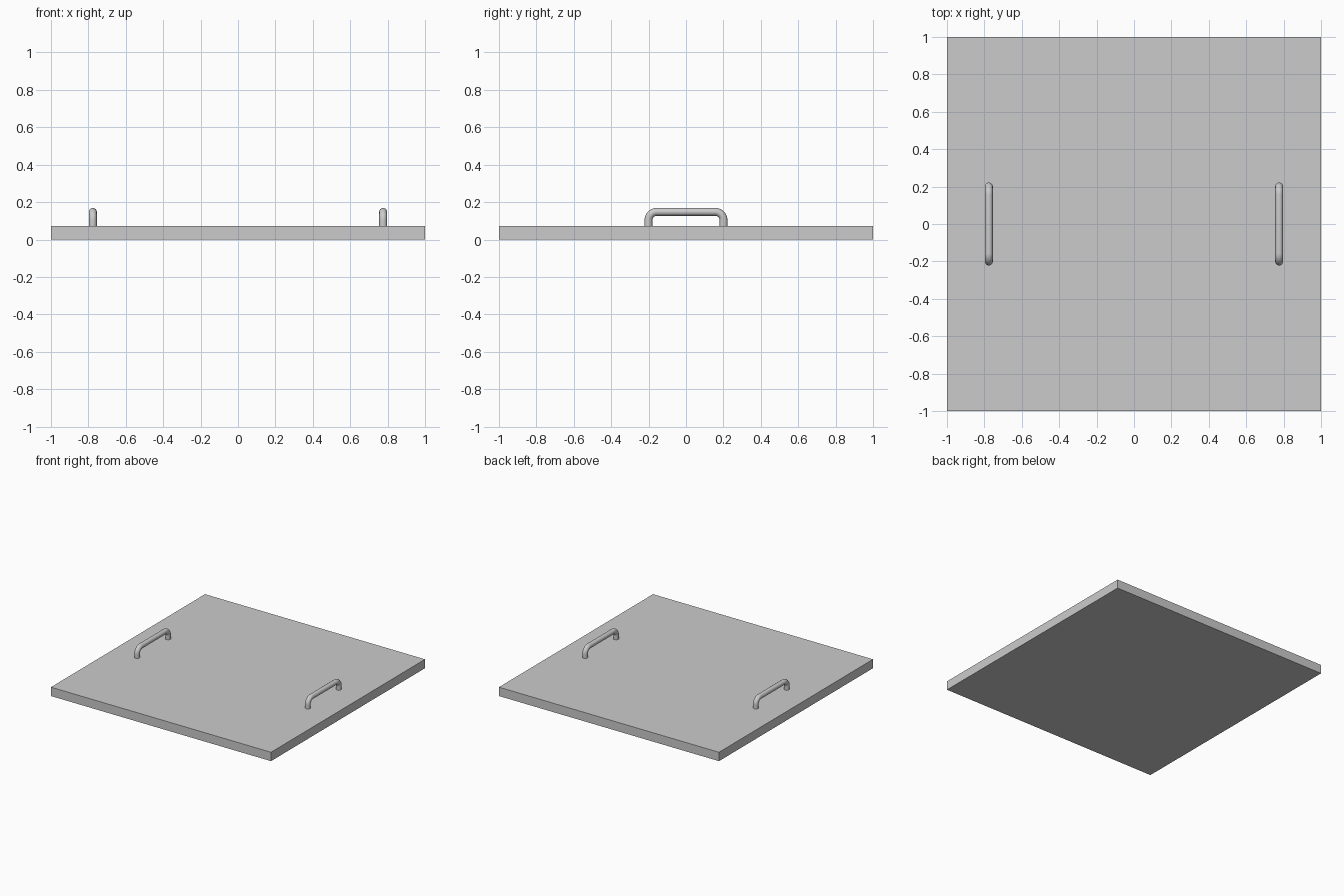
import bpy, bmesh, math

if "Cube" in bpy.data.objects:
    bpy.data.objects.remove(bpy.data.objects["Cube"])

T = 0.073        # panel thickness
HX = 0.776       # handle offset from centre
R = 0.021        # handle rod radius
HY, HZ = 0.201, 0.148   # rod centreline: half length and height
BEND = 0.045     # centreline bend radius

# Flat square panel
bm = bmesh.new()
bmesh.ops.create_cube(bm, size=1.0)
for v in bm.verts:
    v.co = (v.co.x * 2, v.co.y * 2, (v.co.z + 0.5) * T)
mesh = bpy.data.meshes.new("panel")
bm.to_mesh(mesh)
bm.free()
bpy.context.collection.objects.link(bpy.data.objects.new("panel", mesh))


def handle_path(steps=10):
    """Half of the U-shaped centreline, mirrored to make the whole."""
    half = [(HY, T - 0.005)]
    for i in range(steps + 1):
        a = math.pi / 2 * i / steps
        half.append((HY - BEND + BEND * math.cos(a),
                     HZ - BEND + BEND * math.sin(a)))
    return half + [(-y, z) for y, z in reversed(half)]


def make_handle(name, x):
    curve = bpy.data.curves.new(name, 'CURVE')
    curve.dimensions = '3D'
    curve.bevel_depth = R
    curve.bevel_resolution = 6
    curve.use_fill_caps = True
    path = handle_path()
    spline = curve.splines.new('POLY')
    spline.points.add(len(path) - 1)
    for p, (y, z) in zip(spline.points, path):
        p.co = (0, y, z, 1)
    obj = bpy.data.objects.new(name, curve)
    obj.location.x = x
    bpy.context.collection.objects.link(obj)
    # Turn the rod into a smooth-shaded mesh
    bpy.ops.object.select_all(action='DESELECT')
    obj.select_set(True)
    bpy.context.view_layer.objects.active = obj
    bpy.ops.object.convert(target='MESH')
    bpy.ops.object.shade_smooth_by_angle(angle=math.radians(40))


# Pair of pull handles
make_handle("left_handle", -HX)
make_handle("right_handle", HX)
